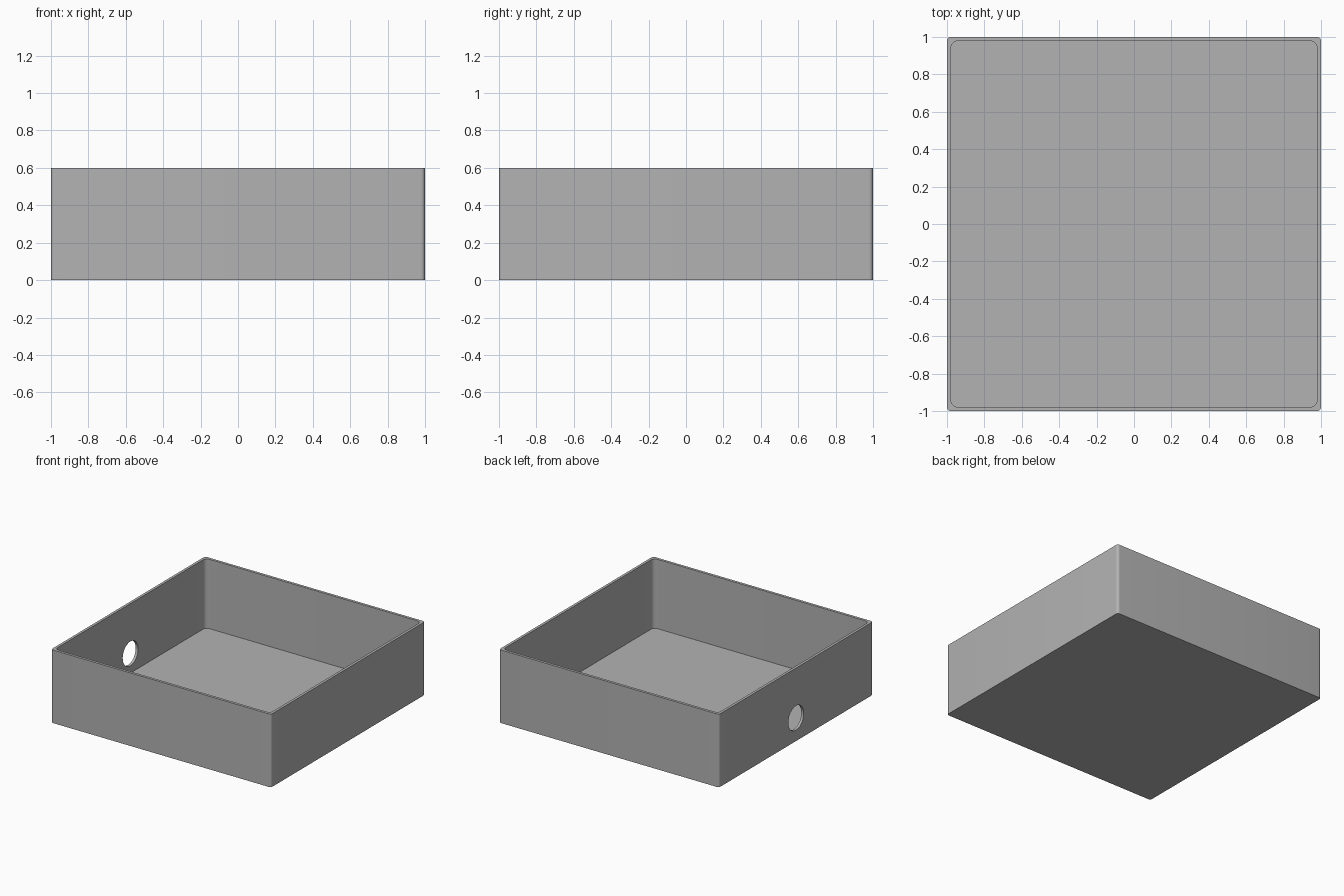
import bpy, bmesh, math

cube = bpy.data.objects.get("Cube")
if cube:
    bpy.data.objects.remove(cube, do_unlink=True)

HEIGHT, WALL, FLOOR = 0.6, 0.022, 0.03

grey = bpy.data.materials.new("plain grey")
grey.use_nodes = True
colour = (0.45, 0.45, 0.45, 1)
grey.diffuse_color = colour
grey.node_tree.nodes["Principled BSDF"].inputs["Base Color"].default_value = colour


def rounded_square(half, radius, steps=8):
    """Counter-clockwise outline with rounded corners."""
    points = []
    for corner in range(4):
        mid = math.radians(45 + 90 * corner)
        cx = math.copysign(half - radius, math.cos(mid))
        cy = math.copysign(half - radius, math.sin(mid))
        for i in range(steps + 1):
            a = math.radians(90 * corner + 90 * i / steps)
            points.append((cx + radius * math.cos(a), cy + radius * math.sin(a)))
    return points


def ring(bm, outline, z):
    return [bm.verts.new((x, y, z)) for x, y in outline]


# Open tray: outer wall, rim, inner wall and floor
bm = bmesh.new()
outer = rounded_square(1.0, 0.022)
inner = rounded_square(1.0 - WALL, 0.035)
rings = [ring(bm, outer, 0), ring(bm, outer, HEIGHT),
         ring(bm, inner, HEIGHT), ring(bm, inner, FLOOR)]
n = len(outer)
for a, b in zip(rings, rings[1:]):
    for i in range(n):
        j = (i + 1) % n
        bm.faces.new((a[i], a[j], b[j], b[i]))
bm.faces.new(rings[0][::-1])
bm.faces.new(rings[-1])
bmesh.ops.recalc_face_normals(bm, faces=bm.faces)
mesh = bpy.data.meshes.new("open_tray")
bm.to_mesh(mesh)
bm.free()
mesh.materials.append(grey)
tray = bpy.data.objects.new("open_tray", mesh)
bpy.context.collection.objects.link(tray)

# Round cable hole through the right-hand wall
bpy.ops.mesh.primitive_cylinder_add(vertices=48, radius=0.1, depth=0.2,
                                    location=(-1, 0, 0.19),
                                    rotation=(0, math.pi / 2, 0))
cutter = bpy.context.object
cutter.name = "hole_cutter"
cutter.hide_render = True
cutter.data.materials.append(grey)

cut = tray.modifiers.new("cable_hole", 'BOOLEAN')
cut.operation = 'DIFFERENCE'
cut.solver = 'EXACT'
cut.object = cutter

bpy.ops.object.select_all(action='DESELECT')
tray.select_set(True)
bpy.context.view_layer.objects.active = tray
bpy.ops.object.modifier_apply(modifier=cut.name)
bpy.data.objects.remove(cutter, do_unlink=True)
bpy.ops.object.shade_smooth_by_angle(angle=math.radians(30))
